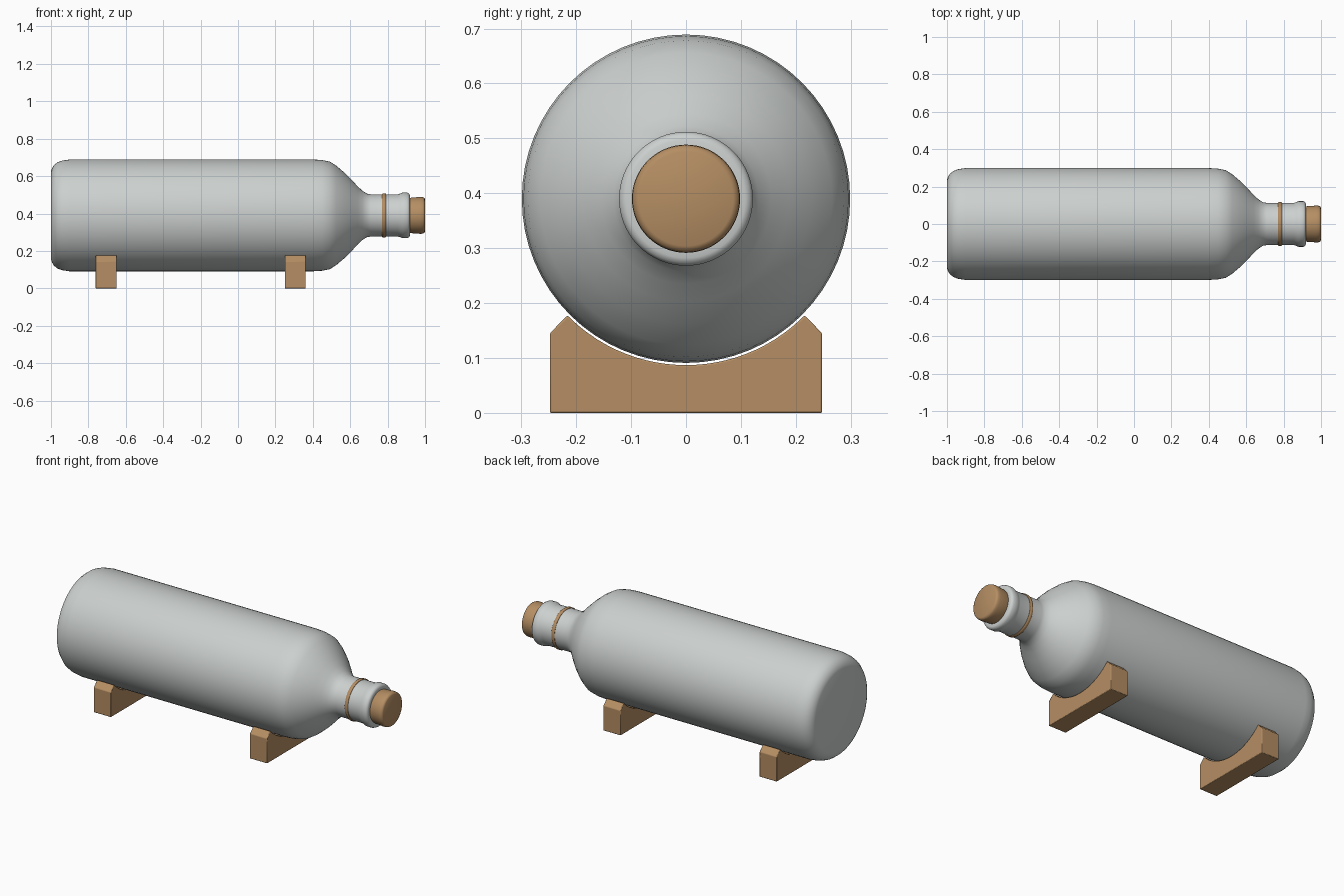
import bpy
import bmesh
from math import pi, sin, cos, sqrt, radians
from mathutils import Matrix

cube = bpy.data.objects.get("Cube")
if cube:
    bpy.data.objects.remove(cube, do_unlink=True)

AXIS_Z = 0.39
BODY_R = 0.299


def material(name, rgb):
    mat = bpy.data.materials.new(name)
    mat.use_nodes = True
    mat.diffuse_color = (*rgb, 1)
    mat.node_tree.nodes["Principled BSDF"].inputs["Base Color"].default_value = (*rgb, 1)
    return mat


glass = material("pale grey glass", (0.60, 0.63, 0.62))
wood = material("light brown wood", (0.46, 0.27, 0.125))


def finish(name, bm, mat, angle):
    bmesh.ops.recalc_face_normals(bm, faces=bm.faces)
    mesh = bpy.data.meshes.new(name)
    bm.to_mesh(mesh)
    bm.free()
    mesh.materials.append(mat)
    obj = bpy.data.objects.new(name, mesh)
    bpy.context.collection.objects.link(obj)
    bpy.ops.object.select_all(action="DESELECT")
    obj.select_set(True)
    bpy.context.view_layer.objects.active = obj
    bpy.ops.object.shade_smooth_by_angle(angle=radians(angle))
    return obj


def lathe(name, profile, mat, segments=64, closed=False, angle=40):
    """Spin (x, radius) points about the bottle's long axis."""
    bm = bmesh.new()
    rings = [[bm.verts.new((x, r * cos(2 * pi * i / segments),
                            AXIS_Z + r * sin(2 * pi * i / segments)))
              for i in range(segments)] for x, r in profile]
    pairs = list(zip(rings, rings[1:]))
    if closed:
        pairs.append((rings[-1], rings[0]))
    else:
        bm.faces.new(rings[0])
        bm.faces.new(rings[-1])
    for a, b in pairs:
        for i in range(segments):
            j = (i + 1) % segments
            bm.faces.new((a[i], a[j], b[j], b[i]))
    return finish(name, bm, mat, angle)


# Bottle: rounded base, straight body, sloping shoulder, neck and lip
lathe("bottle", [
    (-1.0, 0.235), (-0.995, 0.25), (-0.985, 0.268), (-0.965, 0.284),
    (-0.94, 0.293), (-0.90, BODY_R), (0.40, BODY_R), (0.45, 0.296),
    (0.49, 0.288), (0.525, 0.266), (0.57, 0.228), (0.61, 0.188),
    (0.64, 0.155), (0.665, 0.132), (0.69, 0.116), (0.71, 0.113), (0.855, 0.113),
    (0.868, 0.117), (0.88, 0.122), (0.905, 0.122), (0.915, 0.117),
    (0.919, 0.108), (0.919, 0.09)], glass)

# Stopper with softened rims
lathe("cork_stopper", [
    (0.90, 0.09), (0.919, 0.093), (0.926, 0.095), (0.975, 0.0985),
    (0.988, 0.0975), (0.996, 0.094), (1.0, 0.086)], wood, angle=50)

# Thin band around the neck
lathe("neck_ring", [
    (0.771, 0.110), (0.771, 0.115), (0.775, 0.118), (0.787, 0.118),
    (0.791, 0.115), (0.791, 0.110)], wood, closed=True, angle=50)


# Cradle feet: block with clipped corners and a curved seat
def cradle(name, x, width=0.112, steps=24):
    seat_r, half, tip = 0.303, 0.248, 0.216
    outline = [(-half, 0), (half, 0), (half, 0.145)]
    for i in range(steps + 1):
        y = tip - 2 * tip * i / steps
        outline.append((y, AXIS_Z - sqrt(seat_r ** 2 - y ** 2)))
    outline.append((-half, 0.145))
    bm = bmesh.new()
    face = bm.faces.new([bm.verts.new((x - width / 2, y, z)) for y, z in outline])
    out = bmesh.ops.extrude_face_region(bm, geom=[face])
    bmesh.ops.translate(bm, vec=(width, 0, 0),
                        verts=[v for v in out["geom"] if isinstance(v, bmesh.types.BMVert)])
    obj = finish(name, bm, wood, 30)
    bevel = obj.modifiers.new("soft edges", "BEVEL")
    bevel.width = 0.003
    bevel.segments = 2
    bevel.limit_method = "ANGLE"
    bevel.angle_limit = radians(30)


cradle("rear_cradle", -0.705)
cradle("neck_end_cradle", 0.306)
